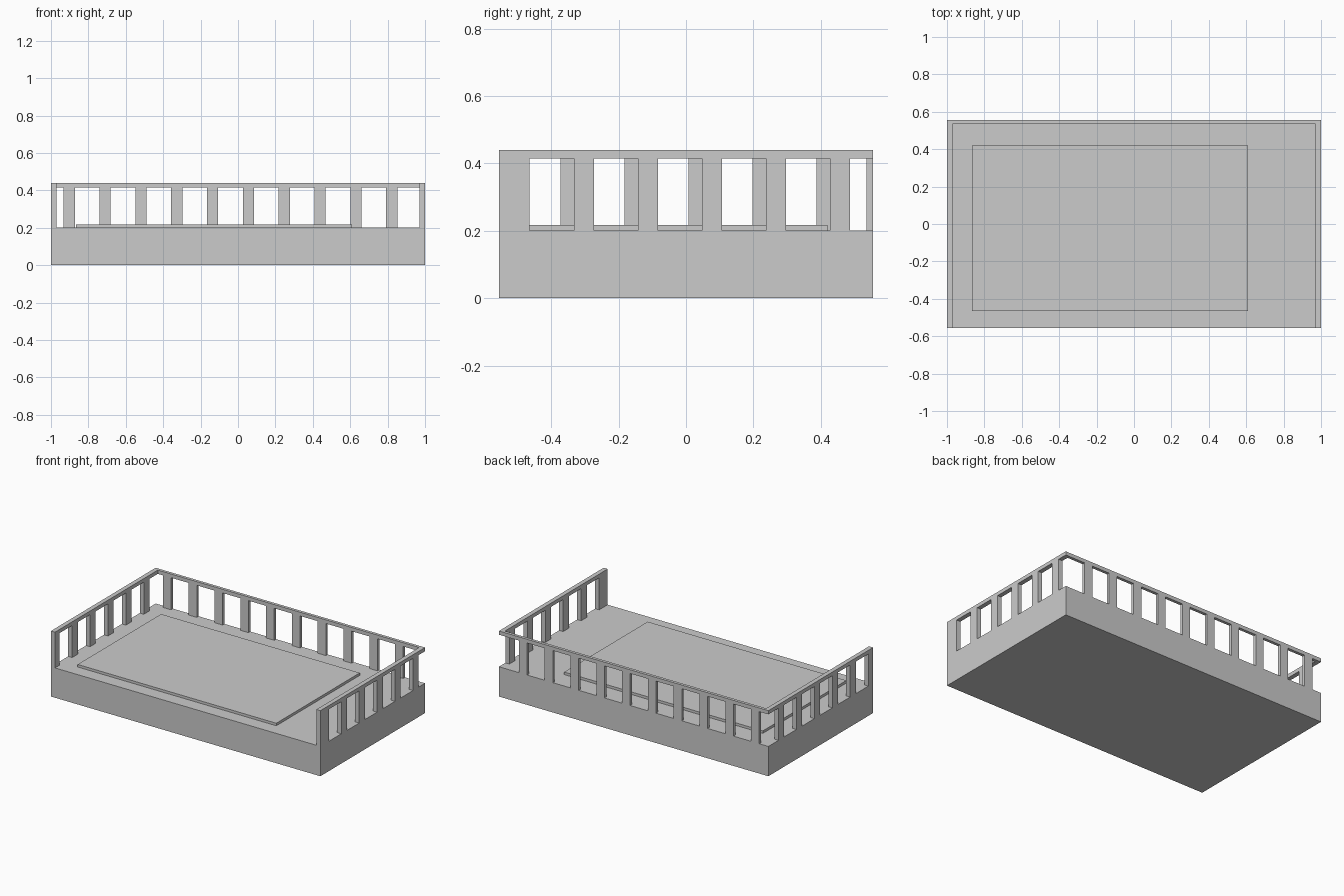
import bpy
import bmesh

cube = bpy.data.objects.get("Cube")
if cube:
    bpy.data.objects.remove(cube, do_unlink=True)

grey = bpy.data.materials.new("plain grey")
grey.use_nodes = True
colour = (0.6, 0.6, 0.6, 1)
grey.diffuse_color = colour
grey.node_tree.nodes["Principled BSDF"].inputs["Base Color"].default_value = colour

HALF_X, HALF_Y = 1.0, 0.555
DECK, RAIL, TOP = 0.2, 0.415, 0.44
SIDE, BACK = 0.03, 0.02          # wall thicknesses
PITCH, POST = 0.19, 0.06         # post spacing and width


def boxes(name, *bounds):
    """One object from boxes given as (x0, x1), (y0, y1), (z0, z1)."""
    bm = bmesh.new()
    for spans in bounds:
        verts = bmesh.ops.create_cube(bm, size=1)["verts"]
        for v in verts:
            for axis, (low, high) in enumerate(spans):
                v.co[axis] = high if v.co[axis] > 0 else low
    mesh = bpy.data.meshes.new(name)
    bm.to_mesh(mesh)
    bm.free()
    mesh.materials.append(grey)
    obj = bpy.data.objects.new(name, mesh)
    bpy.context.collection.objects.link(obj)
    return obj


# Solid base and the thin raised panel on it
boxes("base", ((-HALF_X, HALF_X), (-HALF_Y, HALF_Y), (0, DECK)))
boxes("floor_panel", ((-0.865, 0.61), (-0.465, 0.42), (DECK, 0.217)))


# Side railings: a wide front post, evenly spaced posts, open back corner
def side_railing(name, xs, front_end, first_post):
    post_spans = [(-HALF_Y, front_end)]
    for i in range(5):
        start = first_post + i * PITCH
        post_spans.append((start, start + POST))
    boxes(name + "_posts", *[(xs, ys, (DECK, RAIL)) for ys in post_spans])
    boxes(name + "_top_rail", (xs, (-HALF_Y, HALF_Y), (RAIL, TOP)))


side_railing("left_railing", (HALF_X - SIDE, HALF_X), -0.465, -0.333)
side_railing("right_railing", (-HALF_X, SIDE - HALF_X), -0.505, -0.373)

# Back railing: ten posts between the open corners
back = (HALF_Y - BACK, HALF_Y)
starts = [-0.932 + i * PITCH * 1.008 for i in range(10)]
boxes("back_railing_posts",
      *[((x, x + POST), back, (DECK, RAIL)) for x in starts])
boxes("back_railing_top_rail",
      ((SIDE - HALF_X, HALF_X - SIDE), back, (RAIL, TOP)))
